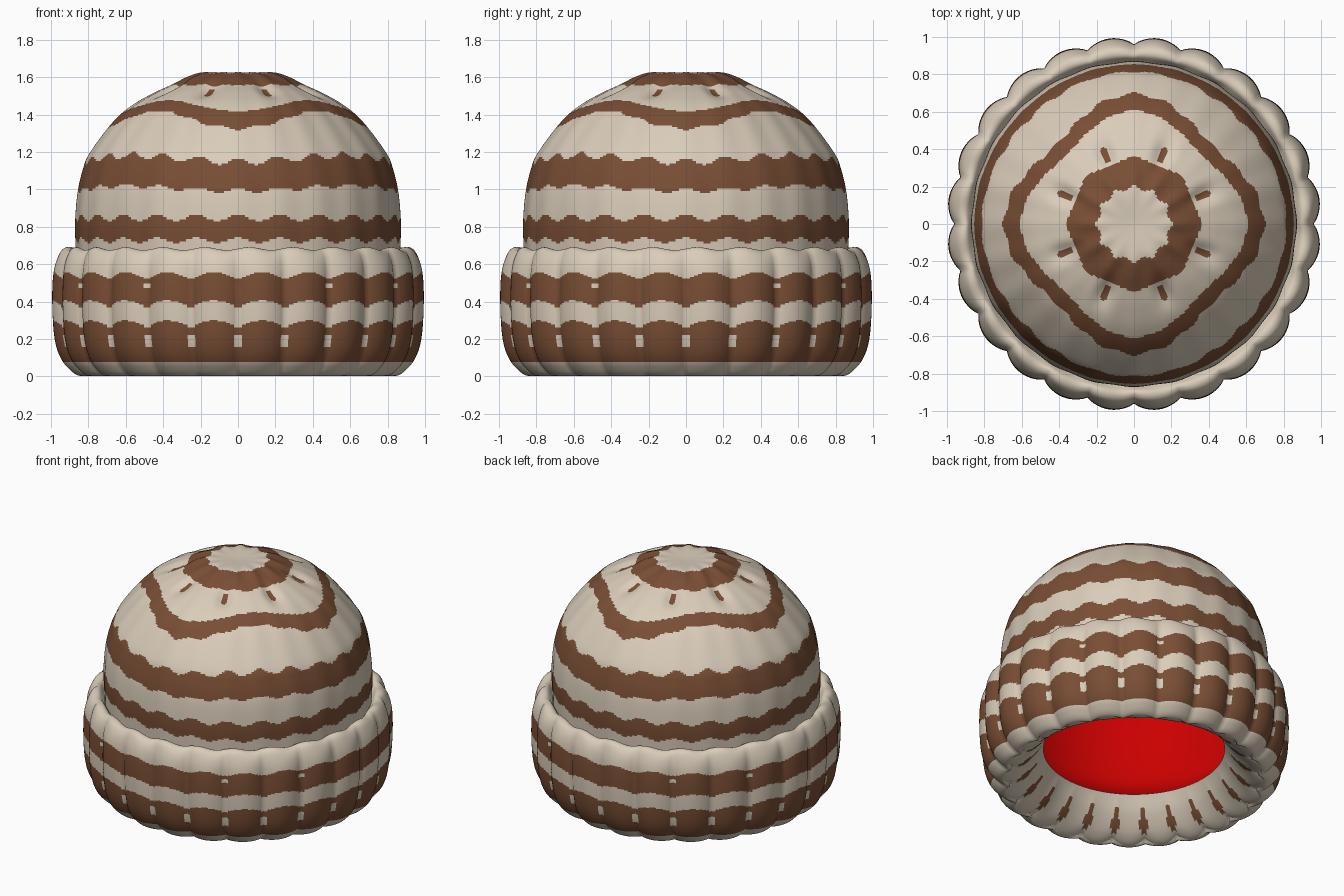
import bpy, bmesh, math
from mathutils import Vector

if "Cube" in bpy.data.objects:
    bpy.data.objects.remove(bpy.data.objects["Cube"])

SEG = 288


def material(name, rgb):
    m = bpy.data.materials.new(name)
    m.diffuse_color = (*rgb, 1)
    m.use_nodes = True
    m.node_tree.nodes["Principled BSDF"].inputs["Base Color"].default_value = m.diffuse_color
    return m


cream = material("cream_wool", (0.70, 0.61, 0.49))
brown = material("brown_wool", (0.19, 0.076, 0.035))
red = material("red_lining", (0.60, 0.0, 0.0))


def smooth_profile(pts, n):
    """Catmull-Rom through (radius, z) points, resampled evenly by length."""
    p = [Vector(q) for q in pts]
    p = [2 * p[0] - p[1]] + p + [2 * p[-1] - p[-2]]
    fine = []
    for i in range(1, len(p) - 2):
        a, b, c, d = p[i - 1:i + 3]
        for k in range(30):
            t = k / 30
            fine.append(0.5 * (2 * b + (c - a) * t + (2 * a - 5 * b + 4 * c - d) * t * t
                               + (3 * b - a - 3 * c + d) * t ** 3))
    fine.append(p[-2])
    acc = [0]
    for a, b in zip(fine, fine[1:]):
        acc.append(acc[-1] + (b - a).length)
    out, j = [], 0
    for i in range(n):
        s = acc[-1] * i / (n - 1)
        while j < len(acc) - 2 and acc[j + 1] < s:
            j += 1
        t = (s - acc[j]) / max(acc[j + 1] - acc[j], 1e-9)
        out.append(fine[j].lerp(fine[j + 1], min(t, 1)))
    return out


def revolve(name, pts, rows, mats, shape=None, rule=None, flip=False, cap=False):
    """Spin a profile; shape() displaces it, rule() picks the face colour."""
    prof = smooth_profile(pts, rows)
    bm = bmesh.new()
    grid = []
    for i, (r, z) in enumerate(prof):
        ring = []
        for k in range(SEG):
            a = 2 * math.pi * k / SEG
            rr, zz = shape(r, z, a, i / (rows - 1)) if shape else (r, z)
            ring.append(bm.verts.new((rr * math.cos(a), rr * math.sin(a), zz)))
        grid.append(ring)
    for i in range(rows - 1):
        r, z = (prof[i] + prof[i + 1]) / 2
        for k in range(SEG):
            n = (k + 1) % SEG
            vs = [grid[i][k], grid[i][n], grid[i + 1][n], grid[i + 1][k]]
            f = bm.faces.new(vs[::-1] if flip else vs)
            f.smooth = True
            if rule:
                f.material_index = int(rule(r, z, 2 * math.pi * (k + 0.5) / SEG, i / (rows - 1)))
    if cap:
        f = bm.faces.new(grid[-1][::-1] if flip else grid[-1])
        f.smooth = True
    me = bpy.data.meshes.new(name)
    bm.to_mesh(me)
    bm.free()
    for m in mats:
        me.materials.append(m)
    ob = bpy.data.objects.new(name, me)
    bpy.context.collection.objects.link(ob)
    return ob


def gauss(x, c, w):
    return math.exp(-((x - c) / w) ** 2)


# --- knitted dome: soft ribs, gathered crown, wavy stripes
def dome_shape(r, z, a, t):
    crease = ((1 - math.cos(8 * a)) / 2) ** 4
    z -= 0.03 * crease * gauss(r, 0.40, 0.08)
    z += 0.006 * math.cos(12 * a) * gauss(r, 0.25, 0.08)
    r += 0.003 * math.cos(24 * a) * min(1, r / 0.6)
    r += 0.006 * math.cos(4 * a) * gauss(r, 0.65, 0.12)
    return r, z


def dome_rule(r, z, a, t):
    w = math.cos(24 * a)
    c4 = math.cos(4 * a)
    if z < 0.94:
        return 0.728 + 0.013 * w < z < 0.848 + 0.015 * w
    if z < 1.25:
        return 1.005 - 0.014 * c4 + 0.010 * w < z < 1.165 - 0.016 * c4 + 0.018 * w
    if r > 0.47:
        return 0.56 + 0.04 * c4 < r < 0.645 + 0.045 * c4 + 0.006 * w
    if 0.36 < r < 0.44 and abs(c4) * r / 4 < 0.014:      # crease flecks
        return True
    return 0.195 + 0.010 * math.cos(12 * a) < r < 0.345 + 0.012 * math.cos(8 * a)


revolve("knit_dome",
        [(0.855, 0.50), (0.865, 0.70), (0.868, 0.82), (0.855, 0.98), (0.825, 1.11), (0.785, 1.20),
         (0.66, 1.36), (0.56, 1.45), (0.45, 1.515), (0.35, 1.56), (0.26, 1.60), (0.17, 1.625), (0.02, 1.62)],
        140, [cream, brown], dome_shape, dome_rule, cap=True)


# --- folded ribbed brim: 24 ribs with narrow grooves
def brim_shape(r, z, a, t):
    groove = 1 - abs(math.sin(12 * a)) ** 0.8
    depth = 0.04 if z < 0.5 else 0.04 - 0.02 * min(1, (z - 0.5) / 0.18)
    if t < 0.3:                                   # underside rolls inward
        k = min(1, max(0, (r - 0.585) / 0.2))
        z += 0.03 * groove * k
        depth *= k
    if z > 0.6:                                   # ribs fade over the top lip
        depth *= min(1, max(0, (r - 0.87) / 0.06))
    return r - depth * groove, z + 0.008 * math.sin(24 * a) * gauss(z, 0.68, 0.04)


def brim_rule(r, z, a, t):
    s = abs(math.sin(12 * a))
    if r < 0.84 and z < 0.3:                      # flecks inside the opening
        return 0.64 < r < 0.79 and s < 0.48 - 3.5 * abs(r - 0.72)
    if r < 0.9:
        return False
    g = (1 - s) * 0.04
    groove_id = round(a / (math.pi / 12)) % 24
    if s < 0.36 and abs(z - 0.19) < 0.032:        # cream flecks in the grooves
        return False
    if groove_id % 6 in (2, 4) and s < 0.36 and abs(z - 0.485) < 0.014:
        return False
    return 0.075 < z < 0.30 - g or 0.405 - g < z < 0.555 - g


revolve("ribbed_brim",
        [(0.585, 0.24), (0.66, 0.13), (0.76, 0.035), (0.85, 0.003), (0.92, 0.05), (0.965, 0.12),
         (0.99, 0.22), (1.0, 0.38), (0.997, 0.52), (0.98, 0.61), (0.945, 0.672), (0.90, 0.68), (0.862, 0.635)],
        150, [cream, brown], brim_shape, brim_rule)

# --- red inner lining, facing inward
revolve("inner_lining",
        [(0.585, 0.24), (0.70, 0.32), (0.80, 0.46), (0.835, 0.70), (0.825, 0.97), (0.75, 1.18),
         (0.63, 1.335), (0.43, 1.46), (0.22, 1.56), (0.02, 1.585)],
        50, [red], flip=True, cap=True)
